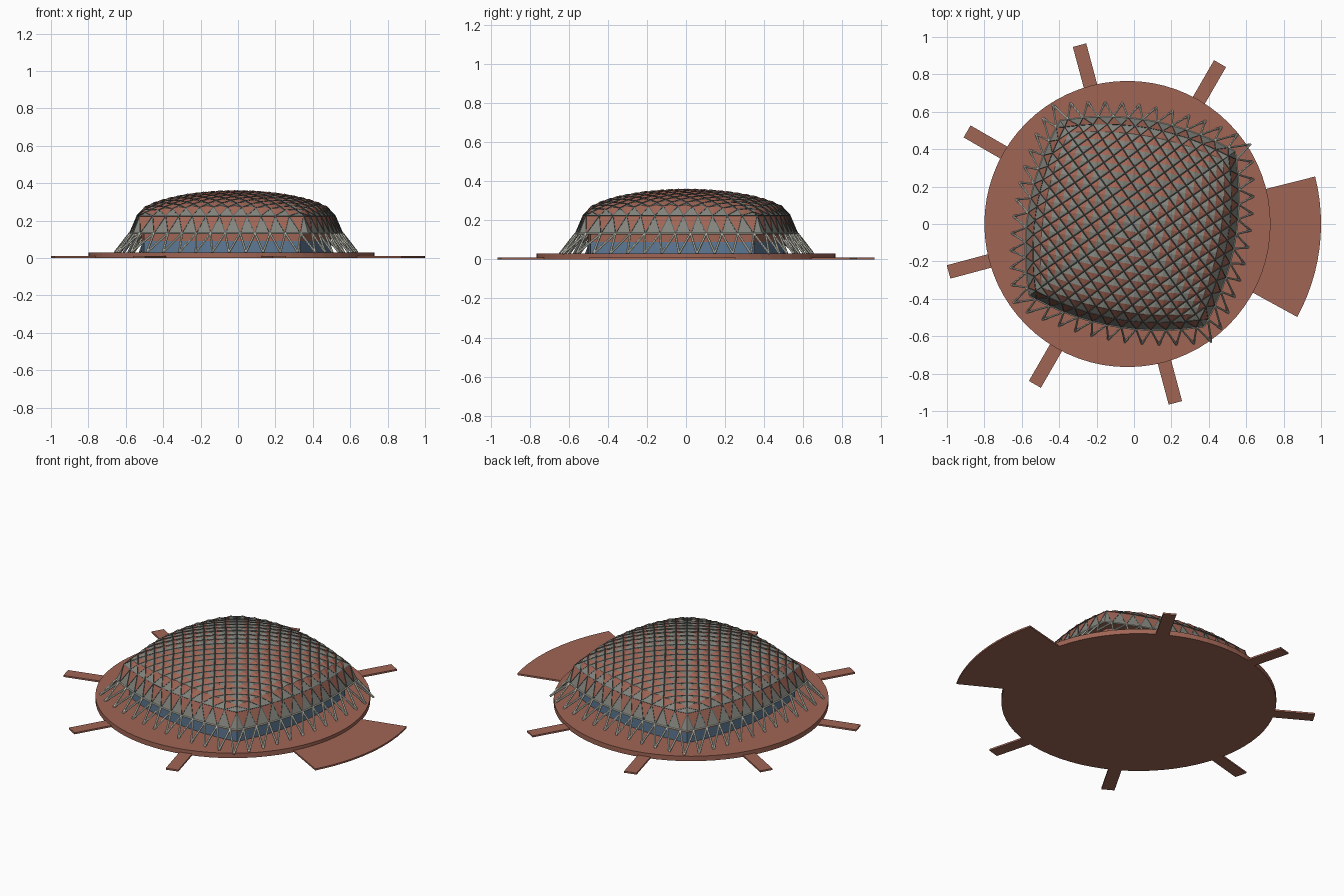
import bpy, bmesh, math
from mathutils import Vector, Matrix

if "Cube" in bpy.data.objects:
    bpy.data.objects.remove(bpy.data.objects["Cube"])

def material(name, rgb):
    m = bpy.data.materials.new(name)
    m.diffuse_color = (*rgb, 1)
    m.use_nodes = True
    m.node_tree.nodes["Principled BSDF"].inputs["Base Color"].default_value = m.diffuse_color
    return m

CLAY = material("terracotta", (0.35, 0.13, 0.09))
GREY = material("panel grey", (0.23, 0.23, 0.205))
LINE = material("lattice grey", (0.10, 0.12, 0.115))
STRUT = material("strut ivory", (0.62, 0.62, 0.54))
GLASS = material("window blue", (0.11, 0.19, 0.30))

DISC_C = Vector((-0.035, 0, 0))
PLACE = Matrix.Translation((-0.01, 0.003, 0)) @ Matrix.Rotation(math.radians(-10), 4, 'Z')
N = 24  # half-cells along each side of the roof

def finish(name, bm, mats, matrix=None):
    if matrix:
        bm.transform(matrix)
    me = bpy.data.meshes.new(name)
    bm.to_mesh(me)
    bm.free()
    for m in mats:
        me.materials.append(m)
    ob = bpy.data.objects.new(name, me)
    bpy.context.collection.objects.link(ob)
    return ob

def prism(name, pts, z0, z1, mat):
    bm = bmesh.new()
    face = bm.faces.new([bm.verts.new((x, y, z0)) for x, y in pts])
    new = bmesh.ops.extrude_face_region(bm, geom=[face])['geom']
    bmesh.ops.translate(bm, verts=[v for v in new if isinstance(v, bmesh.types.BMVert)], vec=(0, 0, z1 - z0))
    bmesh.ops.recalc_face_normals(bm, faces=bm.faces)
    return finish(name, bm, [mat])

def polar(r, deg):
    a = math.radians(deg)
    return (DISC_C.x + r * math.cos(a), DISC_C.y + r * math.sin(a))

def rods(name, pairs, radius, sides, mat):
    bm = bmesh.new()
    for a, b in pairs:
        d = b - a
        mtx = Matrix.Translation((a + b) / 2) @ d.to_track_quat('Z', 'Y').to_matrix().to_4x4()
        bmesh.ops.create_cone(bm, cap_ends=True, segments=sides, radius1=radius,
                              radius2=radius, depth=d.length, matrix=mtx)
    return finish(name, bm, [mat], PLACE)

def plan(u, v, a, b, z):
    """Point in a square with bulging sides; a = corner, a + b = side middle."""
    return Vector((u * (a + b * (1 - v * v)), v * (a + b * (1 - u * u)), z))

def ring_uv(t):
    """Walk counter-clockwise round the square, t in half-cells."""
    side, k = divmod(t % (4 * N), N)
    s = -1 + 2 * k / N
    return [(s, -1), (1, s), (-s, 1), (-1, -s)][int(side)]

def ring(t, a, b, z):
    return plan(*ring_uv(t), a, b, z)

def eave(t):
    return ring(t, 0.475, 0.083, 0.132)

def roof(i, j, lift=0):
    u, v = -1 + 2 * i / N, -1 + 2 * j / N
    f = max(0, (1 - u * u) * (1 - v * v)) ** 0.55
    return plan(u, v, 0.445, 0.072, 0.225 + 0.13 * f + lift)

# Round base, its approach ramps and the wide apron
prism("base_disc", [polar(0.765, 360 * k / 72) for k in range(72)], 0, 0.03, CLAY)
for k, ang in enumerate((60, 105, 150, 195, 240, 285)):
    d = Vector((math.cos(math.radians(ang)), math.sin(math.radians(ang)), 0))
    n = Vector((-d.y, d.x, 0)) * 0.037
    corners = [DISC_C + d * r + n * s for r, s in ((0.7, -1), (0.99, -1), (0.99, 1), (0.7, 1))]
    prism(f"ramp_{k + 1}", [p.xy for p in corners], 0, 0.01, CLAY)
arc = [-28.7 + 42.9 * k / 12 for k in range(13)]
prism("apron", [polar(1.035, a) for a in arc] + [polar(0.7, a) for a in reversed(arc)], 0, 0.01, CLAY)

# Faceted roof: every diamond has a grey inner half and a clay outer half
bm = bmesh.new()
def tri(pts, mi):
    f = bm.faces.new([bm.verts.new(p) for p in pts])
    f.material_index = mi
edges = []
H = N // 2
for i in range(N + 1):
    for j in range(N + 1):
        if (i + j) % 2 == 0:
            for dj in (1, -1):
                if i < N and 0 <= j + dj <= N:
                    edges.append((roof(i, j, 0.001), roof(i + 1, j + dj, 0.001)))
            continue
        edge_cell = i in (0, N) or j in (0, N)
        c = roof(i, j, 0 if edge_cell else 0.008)
        around = [(i + 1, j), (i, j + 1), (i - 1, j), (i, j - 1)]
        x, y = i - H, j - H
        if abs(x) >= abs(y):
            out = (i + (1 if x > 0 else -1), j)
        else:
            out = (i, j + (1 if y > 0 else -1))
        for k in range(4):
            p, q = around[k], around[(k + 1) % 4]
            if all(0 <= w <= N for w in p + q):
                tri((c, roof(*p), roof(*q)), 1 if out in (p, q) else 0)

# Sloping skirt of alternating triangles below the roof edge
def rim(t):
    return ring(t, 0.445, 0.072, 0.225)
for t in range(0, 4 * N, 2):
    tri((rim(t), eave(t + 1), rim(t + 2)), 1)
    if t % N == 0:
        tri((rim(t), eave(t - 1), eave(t)), 0)
        tri((rim(t), eave(t), eave(t + 1)), 0)
    else:
        tri((rim(t), eave(t - 1), eave(t + 1)), 0)
    edges += [(rim(t), eave(t + 1)), (eave(t + 1), rim(t + 2)), (rim(t), rim(t + 2))]
finish("roof_panels", bm, [GREY, CLAY], PLACE)
rods("roof_lattice", edges, 0.003, 4, LINE)

# Soffit, upper wall and glazed lower wall, set back under the eave
bm = bmesh.new()
def wall(t, z):
    return ring(t, 0.425, 0.07, z)
for t in range(0, 4 * N, 2):
    rows = [(wall, 0.03), (wall, 0.09), (wall, 0.13)]
    for k in range(2):
        z0, z1 = rows[k][1], rows[k + 1][1]
        f = bm.faces.new([bm.verts.new(p) for p in
                          (wall(t, z0), wall(t + 2, z0), wall(t + 2, z1), wall(t, z1))])
        f.material_index = 1 - k
    f = bm.faces.new([bm.verts.new(p) for p in (wall(t, 0.13), wall(t + 2, 0.13), eave(t + 2), eave(t))])
    f.material_index = 0
finish("walls", bm, [CLAY, GLASS], PLACE)

# Eave ring and inclined struts in pairs
rods("eave_ring", [(eave(t), eave(t + 1)) for t in range(4 * N)], 0.005, 6, STRUT)
pairs = []
for t in range(1, 4 * N, 2):
    foot = ring(t + 0.6, 0.545, 0.088, 0.03)
    pairs += [(foot, eave(t)), (foot, eave(t + 2))]
rods("eave_struts", pairs, 0.006, 6, STRUT)
